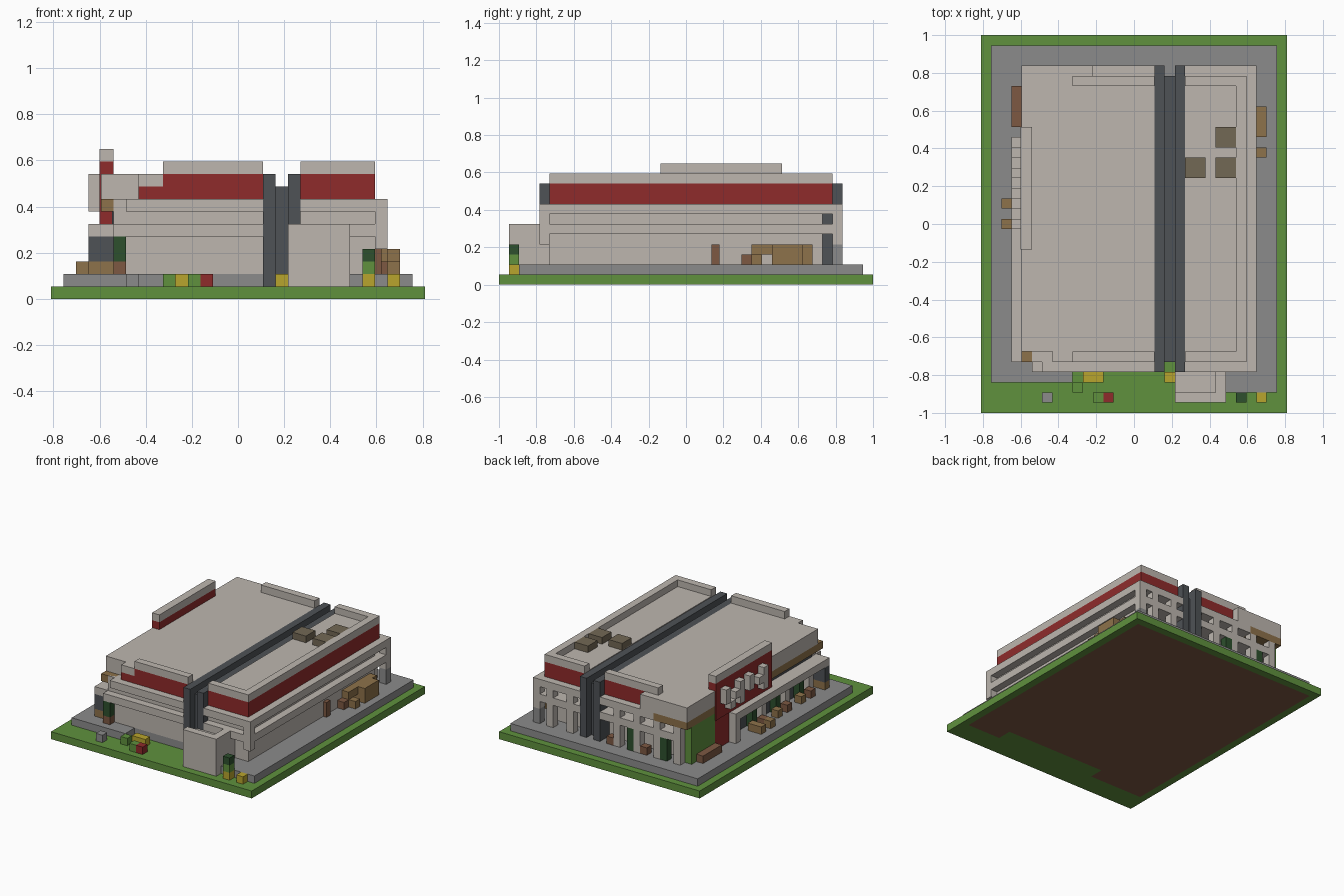
import bpy
import bmesh

if "Cube" in bpy.data.objects:
    bpy.data.objects.remove(bpy.data.objects["Cube"], do_unlink=True)

UNIT = 2 / 37  # one building block


def material(name, r, g, b):
    m = bpy.data.materials.new(name)
    m.use_nodes = True
    m.diffuse_color = (r, g, b, 1)
    m.node_tree.nodes["Principled BSDF"].inputs["Base Color"].default_value = (r, g, b, 1)
    return m


beige = material("beige_concrete", .51, .47, .43)
red = material("red_paint", .275, .024, .024)
grass = material("grass_green", .115, .283, .048)
grey = material("pavement_grey", .26, .26, .26)
slate = material("dark_slate", .077, .084, .093)
tan = material("tan_wood", .27, .168, .069)
bronze = material("dull_bronze", .171, .138, .091)
yellow = material("yellow", .485, .376, .026)
leaf = material("dark_leaf", .026, .08, .026)
earth = material("earth_brown", .205, .098, .055)


def box(name, colour, x, y, z):
    """Block-aligned box given by its ranges counted from the front left ground corner."""
    bm = bmesh.new()
    bmesh.ops.create_cube(bm, size=1)
    for v in bm.verts:
        v.co.x = (x[v.co.x > 0] - 15) * UNIT
        v.co.y = (y[v.co.y > 0] - 18.5) * UNIT
        v.co.z = z[v.co.z > 0] * UNIT
    mesh = bpy.data.meshes.new(name)
    bm.to_mesh(mesh)
    bm.free()
    mesh.materials.append(colour)
    ob = bpy.data.objects.new(name, mesh)
    bpy.context.collection.objects.link(ob)
    return ob


def cube(name, colour, x, y, z, height=1):
    return box(name, colour, x=(x, x + 1), y=(y, y + 1), z=(z, z + height))


# Ground: grass border, earth under the paving
box("grass_west", grass, x=(0, 1), y=(0, 37), z=(0, 1))
box("grass_east", grass, x=(29, 30), y=(0, 37), z=(0, 1))
box("grass_back", grass, x=(1, 29), y=(36, 37), z=(0, 1))
box("grass_front", grass, x=(1, 29), y=(0, 3), z=(0, 1))
box("grass_entrance", grass, x=(9, 24), y=(3, 5), z=(0, 1))
for side, x, front, soil in (("west", (1, 9), 3, 3), ("middle", (9, 24), 5, 5), ("east", (24, 29), 2, 3)):
    box("earth_" + side, earth, x=x, y=(soil, 36), z=(0, 1))
    box("pavement_" + side, grey, x=x, y=(front, 36), z=(1, 2))

# Main walls
box("wall_west", beige, x=(5, 17), y=(5, 32), z=(1, 8))
box("wall_east", beige, x=(20, 26), y=(5, 32), z=(1, 8))

# Dark double spine running over the building
box("spine_channel", slate, x=(18, 19), y=(5, 33), z=(1, 9))
for x in (17, 19):
    box("spine_rib", slate, x=(x, x + 1), y=(4, 34), z=(1, 10))

# Projecting ledges on two levels
for level in (5, 7):
    z = (level, level + 1)
    box("ledge_front_west", beige, x=(6, 17), y=(4, 5), z=z)
    box("ledge_front_east", beige, x=(20, 27), y=(4, 5), z=z)
    box("ledge_east", beige, x=(26, 27), y=(5, 33), z=z)
    box("ledge_back_east", beige, x=(20, 27), y=(32, 34), z=z)
    box("ledge_back_west", beige, x=(9, 17), y=(32, 34), z=z)
box("corner_post_front", beige, x=(26, 27), y=(4, 5), z=(4, 8))
box("corner_post_back", beige, x=(26, 27), y=(33, 34), z=(4, 8))
box("corner_foot_back", grey, x=(26, 27), y=(33, 34), z=(2, 4))
box("ledge_front_corner", beige, x=(5, 6), y=(4, 5), z=(5, 6))
box("ledge_back_corner", beige, x=(5, 9), y=(32, 34), z=(5, 6))

# Back arcade posts and planting
for x in (5, 8, 11, 14, 21, 24):
    box("arcade_post", beige, x=(x, x + 1), y=(33, 34), z=(2, 7))
for x in (7, 12):
    cube("arcade_tree", leaf, x, 33, 2, height=3)
for x in (10, 15):
    cube("arcade_stool", earth, x, 33, 2)

# East roof with red fascia and parapet
box("fascia_east", red, x=(20, 26), y=(5, 33), z=(8, 10))
box("roof_east", beige, x=(20, 25), y=(6, 32), z=(10, 10.1))
box("parapet_east", beige, x=(25, 26), y=(5, 33), z=(10, 11))
for y in (5, 32):
    box("parapet_east_end", beige, x=(20, 25), y=(y, y + 1), z=(10, 11))
    box("parapet_west_end", beige, x=(9, 17), y=(y, y + 1), z=(10, 11))
    box("fascia_west", red, x=(9, 17), y=(y, y + 1), z=(8, 10))
for x, y in ((20, 23), (23, 23), (23, 26)):
    box("roof_vent", bronze, x=(x, x + 2), y=(y, y + 2), z=(10, 11))

# West roof
box("roof_west", beige, x=(9, 17), y=(6, 32), z=(8, 10))
box("roof_west_edge", beige, x=(4, 9), y=(6, 34), z=(8, 10))
box("roof_front_step", beige, x=(7, 9), y=(5, 6), z=(9, 10))
box("fascia_front_step", red, x=(7, 9), y=(5, 6), z=(8, 9))
box("parapet_return", beige, x=(9, 11), y=(33, 34), z=(8, 10))

# West entrance: red wall, raised sign wall and plain sign bars
box("red_wall", red, x=(4, 5), y=(24, 28), z=(2, 8))
box("red_sign_wall", red, x=(3.9, 5), y=(16, 28), z=(6, 11))
box("sign_wall_cap", beige, x=(3.9, 5), y=(16, 28), z=(11, 12))
for y, low, high in ((26, 8, 10), (25, 7, 8), (24, 8, 9), (23, 7, 10), (21, 8, 10), (19, 8, 9), (18, 7, 10)):
    box("sign_bar", beige, x=(3, 4), y=(y, y + 1), z=(low, high))
box("green_wall", grass, x=(4, 5), y=(28, 33), z=(2, 7))

# Wooden frieze below the west eaves
box("frieze_front", tan, x=(4, 6), y=(5, 6), z=(7, 8))
box("frieze_west_front", tan, x=(4, 5), y=(6, 16), z=(7, 8))
box("frieze_west_back", tan, x=(4, 5), y=(28, 33), z=(7, 8))
box("frieze_back", tan, x=(4, 9), y=(32, 34), z=(7, 8))

# West canopy with posts, dark glazing and seating
box("canopy_west", beige, x=(3, 5), y=(5, 25), z=(5, 6))
box("glazing_west", slate, x=(4.9, 5), y=(6, 24), z=(2, 7))
box("canopy_end_post", beige, x=(3, 4), y=(24, 25), z=(2, 5))
for y in (7, 12, 17):
    box("canopy_post", beige, x=(4, 5), y=(y, y + 1), z=(2, 5))
    cube("canopy_plant", leaf, 4, y + 2, 2, height=3)
    cube("canopy_stool", earth, 3, y + 1, 2)
    cube("canopy_table", tan, 3, y + 3, 2)
box("corner_column", slate, x=(3, 5), y=(5, 6), z=(3, 5))
box("corner_column_foot", tan, x=(3, 5), y=(5, 6), z=(2, 3))
cube("corner_tree", leaf, 5, 4, 3, height=2)
cube("corner_tree_trunk", earth, 5, 4, 2)
for y in (18, 20):
    cube("outdoor_seat", tan, 2, y, 2)
box("long_bench", earth, x=(3, 4), y=(28, 32), z=(2, 3))

# East stall
box("stall_counter", tan, x=(26, 28), y=(27, 30), z=(2, 4))
box("stall_back", tan, x=(26, 27), y=(25, 31), z=(3, 4))
box("stall_side", tan, x=(26, 27), y=(30, 31), z=(2, 3))
cube("stall_table", tan, 27, 25, 2)
cube("stall_chair", earth, 26, 24, 2)
box("east_door", earth, x=(26, 26.5), y=(21, 21.8), z=(2, 4))

# Front porch with a raised rim
box("porch", beige, x=(19, 24), y=(1, 5), z=(1, 5))
box("porch_rim_front", beige, x=(19, 24), y=(1, 2), z=(5, 6))
box("porch_rim_east", beige, x=(23, 24), y=(2, 4), z=(5, 6))

# Small blocks and flowers on the front lawn
cube("stone_block", grey, 6, 1, 1)
cube("shrub_left", grass, 9, 2, 1)
cube("shrub_right", grass, 11, 1, 1)
cube("red_block", red, 12, 1, 1)
box("flower_bed", yellow, x=(10, 12), y=(3, 4), z=(1, 2))
cube("spine_flower", yellow, 18, 3, 1)
cube("east_flower", yellow, 27, 1, 1)
cube("planter", yellow, 25, 1, 1)
cube("planter_stem", grass, 25, 1, 2)
cube("planter_top", leaf, 25, 1, 3)
